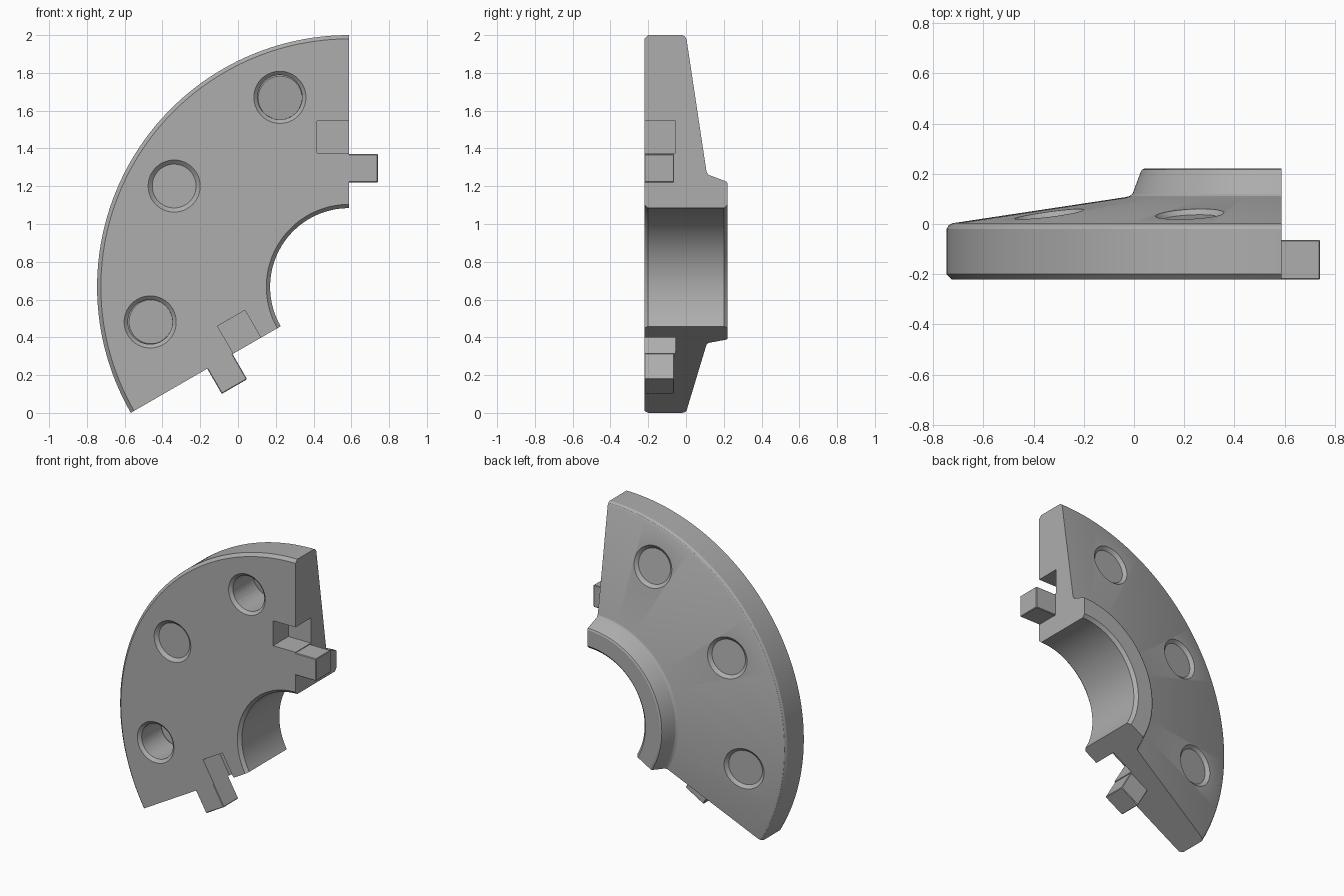
import bpy, bmesh
from math import radians, atan2, pi
from mathutils import Matrix, Vector

cube = bpy.data.objects.get("Cube")
if cube:
    bpy.data.objects.remove(cube, do_unlink=True)

CENTRE = Vector((0.587, 0, 0.667))   # axis of the ring
START, SWEEP, STEPS = 90, 120, 60
FRONT, HUB = -0.221, 0.221

grey = bpy.data.materials.new("plain grey")
grey.use_nodes = True
grey.diffuse_color = (0.42, 0.42, 0.42, 1)
grey.node_tree.nodes["Principled BSDF"].inputs["Base Color"].default_value = (0.42, 0.42, 0.42, 1)


def frame(angle, radius=0, y=0):
    """Local x points outward along the radius, local y along the axis."""
    turn = Matrix.Rotation(-radians(angle), 4, "Y")
    return Matrix.Translation(CENTRE) @ turn @ Matrix.Translation((radius, y, 0))


def make(name, bm):
    bmesh.ops.recalc_face_normals(bm, faces=bm.faces)
    mesh = bpy.data.meshes.new(name)
    bm.to_mesh(mesh)
    bm.free()
    mesh.materials.append(grey)
    obj = bpy.data.objects.new(name, mesh)
    bpy.context.collection.objects.link(obj)
    return obj


def box(name, angle, r0, r1, y0, y1, t0, t1):
    """Box in radial, axial and tangential ranges."""
    bm = bmesh.new()
    mid = Matrix.Translation(((r0 + r1) / 2, (y0 + y1) / 2, (t0 + t1) / 2))
    size = Matrix.Diagonal((r1 - r0, y1 - y0, abs(t1 - t0), 1))
    bmesh.ops.create_cube(bm, size=1, matrix=frame(angle) @ mid @ size)
    return make(name, bm)


def cone(name, matrix, r_front, r_back, depth):
    """Round cutter along local y, from the front radius to the back one."""
    bm = bmesh.new()
    bmesh.ops.create_cone(bm, cap_ends=True, segments=48, radius1=r_front, radius2=r_back,
                          depth=depth, matrix=matrix @ Matrix.Rotation(-pi / 2, 4, "X"))
    return make(name, bm)


def cut(target, cutter):
    cutter.hide_render = True
    mod = target.modifiers.new("cut", "BOOLEAN")
    mod.operation, mod.solver, mod.object = "DIFFERENCE", "EXACT", cutter
    bpy.context.view_layer.objects.active = target
    bpy.ops.object.modifier_apply(modifier=mod.name)
    bpy.data.objects.remove(cutter, do_unlink=True)


# Ring sector: section (radius, y) swept around the axis
section = [(0.437, FRONT), (1.313, FRONT), (1.333, -0.2), (1.333, -0.02), (1.325, -0.005),
           (1.31, 0.003), (0.62, 0.107), (0.605, 0.111), (0.593, 0.12), (0.562, 0.203),
           (0.556, 0.216), (0.545, HUB), (0.437, HUB), (0.417, 0.201), (0.417, -0.201)]
bm = bmesh.new()
rings = [[bm.verts.new(frame(START + SWEEP * i / STEPS) @ Vector((r, y, 0))) for r, y in section]
         for i in range(STEPS + 1)]
n = len(section)
for a, b in zip(rings, rings[1:]):
    for j in range(n):
        k = (j + 1) % n
        bm.faces.new((a[j], a[k], b[k], b[j]))
bm.faces.new(rings[0])
bm.faces.new(rings[-1])
flange = make("flange_sector", bm)

# Bolt holes with chamfered rims; the back rim follows the sloped face
BOLT, HOLE, RIM, CHAMFER = 1.068, 0.118, 0.14, 0.02
slope = atan2(0.104, 0.69)
back_y = 0.003 + (1.31 - BOLT) * 0.104 / 0.69
for angle in (110, 150, 190):
    cut(flange, cone("hole_cutter", frame(angle, BOLT), HOLE, HOLE, 1))
    # each chamfer cone runs a little past the surface
    cut(flange, cone("front_rim_cutter", frame(angle, BOLT, FRONT),
                     RIM + CHAMFER, RIM - CHAMFER - 0.004, 2 * CHAMFER))
    tilt = frame(angle, BOLT, back_y) @ Matrix.Rotation(-slope, 4, "Z")
    cut(flange, cone("back_rim_cutter", tilt,
                     RIM - CHAMFER - 0.004, RIM + CHAMFER, 2 * CHAMFER))

# Interlocking ends: a notch and a tab on each cut face
ends = (("upper", 90, -1, (0.708, 0.878), (0.553, 0.703)),
        ("lower", 210, 1, (0.538, 0.706), (0.711, 0.866)))
for name, angle, out, notch, tab in ends:
    cut(flange, box("notch_cutter", angle, *notch, -0.4, -0.056, -0.168 * out, 0.1 * out))
    part = box(name + "_tab", angle, *tab, FRONT, -0.063, -0.01 * out, 0.154 * out)
    bevel = part.modifiers.new("soft edges", "BEVEL")
    bevel.width, bevel.segments = 0.004, 1

# Smooth the round surfaces, keep the edges sharp
bpy.ops.object.select_all(action="DESELECT")
flange.select_set(True)
bpy.context.view_layer.objects.active = flange
bpy.ops.object.shade_smooth_by_angle(angle=radians(20))
